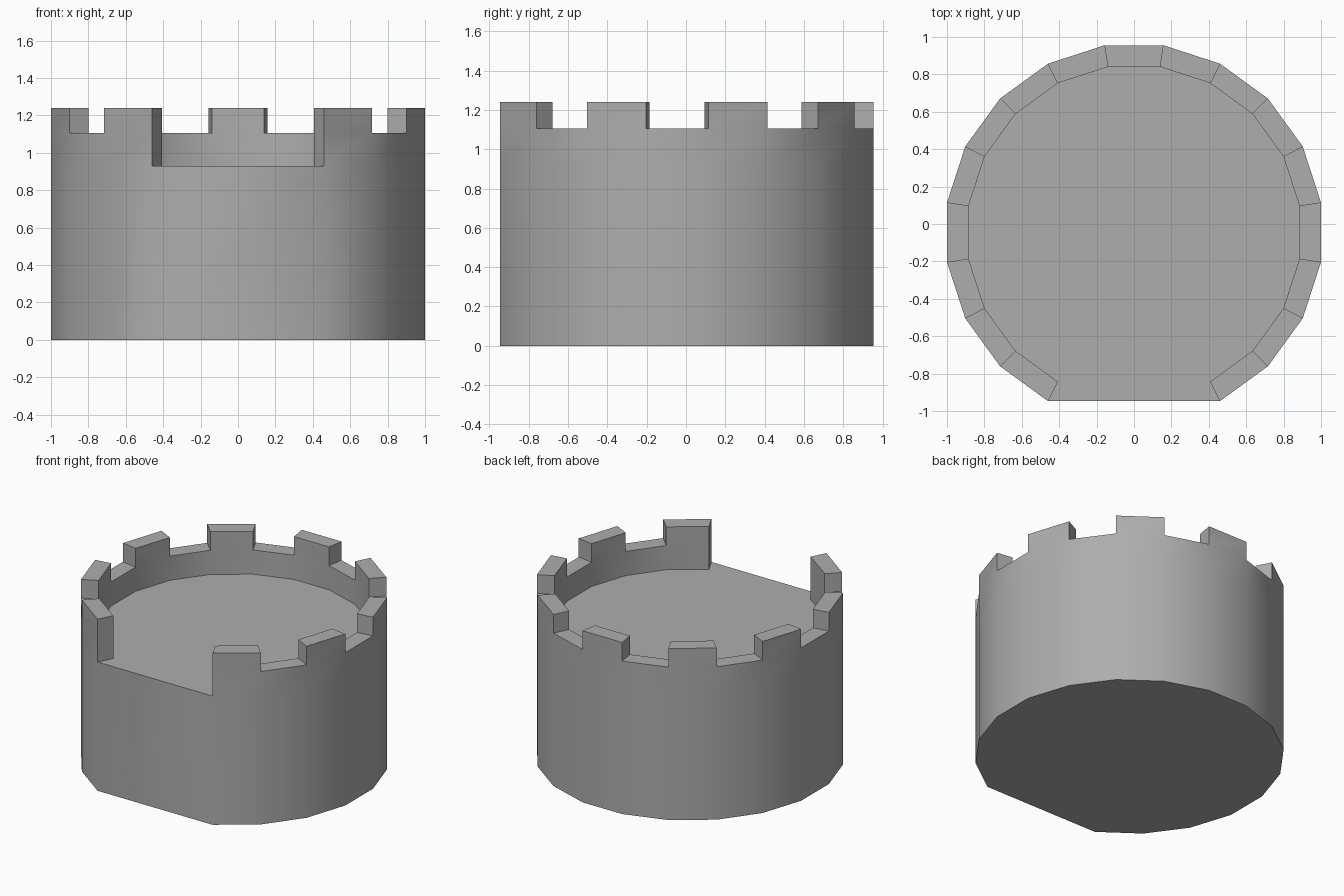
import bpy
import bmesh
from math import cos, sin, radians

cube = bpy.data.objects.get("Cube")
if cube:
    bpy.data.objects.remove(cube, do_unlink=True)

# Twenty-sided tower, cut flat across the three front sides
SEGMENTS = 17
STEP = 18
START = -63
CENTRE_Y = -0.045
OUTER = 1.0 / cos(radians(STEP / 2))
INNER = 0.885 / cos(radians(STEP / 2))
BASE, FLOOR, CRENEL, TOP = 0.0, 0.93, 1.105, 1.24

stone = bpy.data.materials.new("grey stone")
stone.use_nodes = True
grey = (0.42, 0.42, 0.42, 1.0)
stone.diffuse_color = grey
stone.node_tree.nodes["Principled BSDF"].inputs["Base Color"].default_value = grey

bm = bmesh.new()
points = {}


def point(i, radius, z):
    """Shared vertex at corner i of the ring."""
    key = (i, radius, z)
    if key not in points:
        a = radians(START + STEP * i)
        points[key] = bm.verts.new((radius * cos(a), radius * sin(a) + CENTRE_Y, z))
    return points[key]


def face(*keys):
    bm.faces.new([point(*k) for k in keys])


def wall(i, j, radius, low, high):
    face((i, radius, low), (j, radius, low), (j, radius, high), (i, radius, high))


def end_cap(i, low, high):
    face((i, INNER, low), (i, OUTER, low), (i, OUTER, high), (i, INNER, high))


# Wall segments, with a merlon on every second one
for i in range(SEGMENTS):
    j = i + 1
    wall(i, j, OUTER, BASE, FLOOR)
    wall(i, j, OUTER, FLOOR, CRENEL)
    wall(i, j, INNER, FLOOR, CRENEL)
    top = CRENEL
    if i % 2 == 0:
        top = TOP
        wall(i, j, OUTER, CRENEL, TOP)
        wall(i, j, INNER, CRENEL, TOP)
        end_cap(i, CRENEL, TOP)
        end_cap(j, CRENEL, TOP)
    face((i, OUTER, top), (j, OUTER, top), (j, INNER, top), (i, INNER, top))

# Wall ends beside the open front
end_cap(0, FLOOR, CRENEL)
end_cap(SEGMENTS, FLOOR, CRENEL)

# Flat front, underside and floor
wall(SEGMENTS, 0, OUTER, BASE, FLOOR)
corners = range(SEGMENTS + 1)
face(*[(i, OUTER, BASE) for i in corners])
face((0, OUTER, FLOOR), *[(i, INNER, FLOOR) for i in corners], (SEGMENTS, OUTER, FLOOR))

bmesh.ops.recalc_face_normals(bm, faces=bm.faces[:])
mesh = bpy.data.meshes.new("tower_top")
bm.to_mesh(mesh)
bm.free()
mesh.materials.append(stone)

tower = bpy.data.objects.new("tower_top", mesh)
bpy.context.collection.objects.link(tower)
bpy.ops.object.select_all(action="DESELECT")
tower.select_set(True)
bpy.context.view_layer.objects.active = tower
bpy.ops.object.shade_smooth_by_angle(angle=radians(40))
